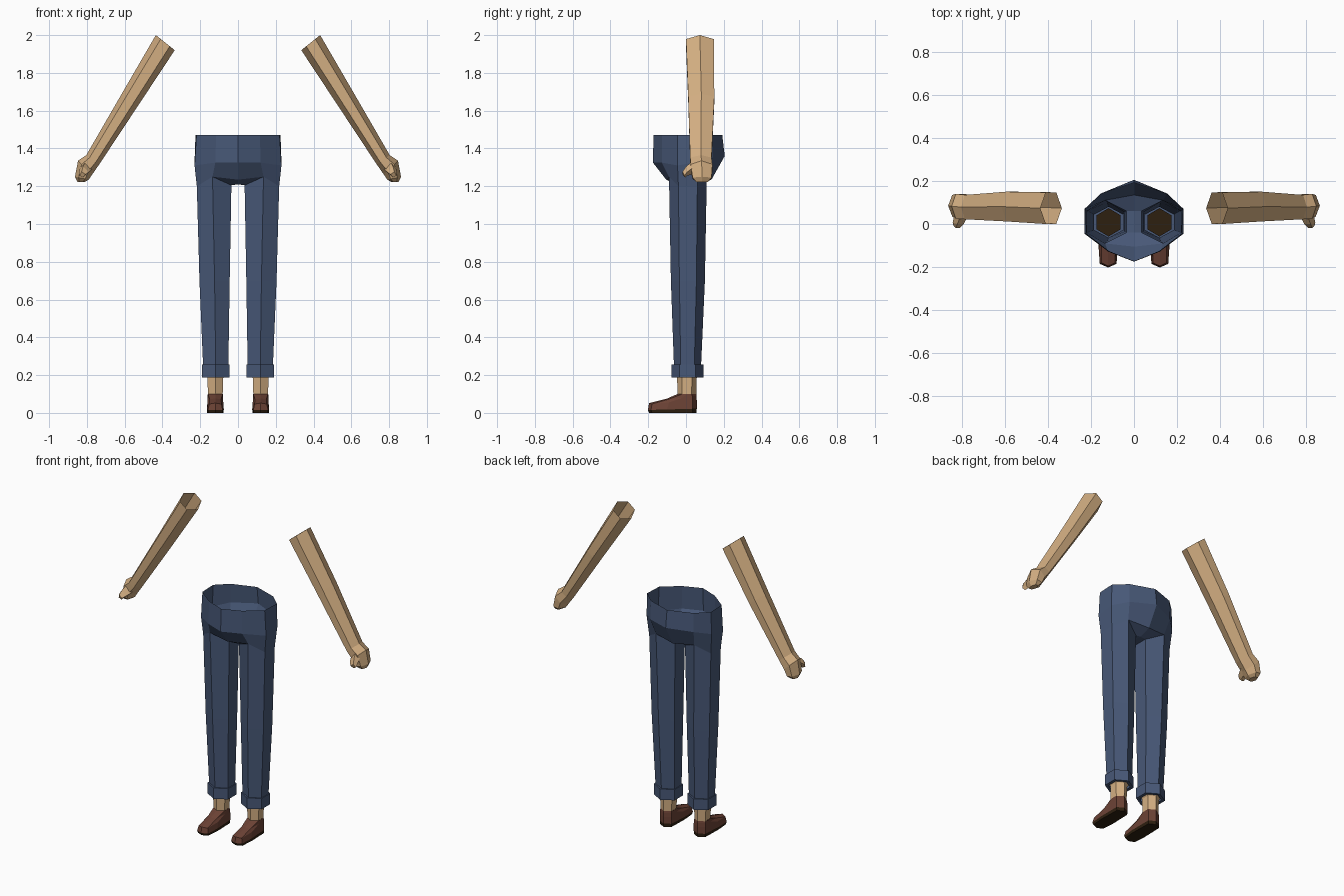
import bpy, bmesh, math
from mathutils import Vector

if "Cube" in bpy.data.objects:
    bpy.data.objects.remove(bpy.data.objects["Cube"])


def material(name, color):
    m = bpy.data.materials.new(name)
    m.diffuse_color = (*color, 1)
    m.use_nodes = True
    m.node_tree.nodes["Principled BSDF"].inputs["Base Color"].default_value = m.diffuse_color
    return m


DENIM = material("denim_blue", (0.064, 0.098, 0.185))
SKIN = material("skin_tan", (0.66, 0.43, 0.225))
LEATHER = material("shoe_brown", (0.15, 0.055, 0.036))
SOLE = material("sole_dark_brown", (0.027, 0.014, 0.005))


def finish(name, bm, mats, rule=None):
    """Turn one half into an object mirrored across x = 0."""
    bmesh.ops.recalc_face_normals(bm, faces=bm.faces)
    if rule:
        for f in bm.faces:
            f.material_index = rule(f)
    me = bpy.data.meshes.new(name)
    bm.to_mesh(me)
    bm.free()
    for m in mats:
        me.materials.append(m)
    ob = bpy.data.objects.new(name, me)
    bpy.context.collection.objects.link(ob)
    mod = ob.modifiers.new("mirror", 'MIRROR')
    mod.use_clip = True
    mod.merge_threshold = 0.0005
    return ob


def add_ring(bm, pts):
    return [bm.verts.new(p) for p in pts]


def bridge(bm, a, b):
    n = len(a)
    for i in range(n):
        bm.faces.new((a[i], a[(i + 1) % n], b[(i + 1) % n], b[i]))


def loft(bm, rings, start=False, end=False):
    vs = [add_ring(bm, r) for r in rings]
    for a, b in zip(vs, vs[1:]):
        bridge(bm, a, b)
    if start:
        bm.faces.new(vs[0])
    if end:
        bm.faces.new(vs[-1])
    return vs


def hex_z(cx, cy, z, rx, ry):
    """Horizontal hexagon, points at front and back, flat sides left and right."""
    return [(cx, cy - ry, z), (cx + rx, cy - ry / 2, z), (cx + rx, cy + ry / 2, z),
            (cx, cy + ry, z), (cx - rx, cy + ry / 2, z), (cx - rx, cy - ry / 2, z)]


# Trousers: waist, hips, crotch and leg in one shell
bm = bmesh.new()
waist = add_ring(bm, [(0, -.172, 1.47), (.116, -.126, 1.47), (.22, -.045, 1.47),
                      (.225, .07, 1.47), (.15, .14, 1.47), (0, .192, 1.47)])
hips = add_ring(bm, [(0, -.175, 1.325), (.12, -.128, 1.325), (.23, -.045, 1.31),
                     (.23, .07, 1.33), (.153, .142, 1.35), (0, .205, 1.36)])
thigh = add_ring(bm, [(.135, -.09, 1.25), (.218, -.04, 1.2), (.218, .06, 1.2),
                      (.135, .11, 1.25), (.035, .06, 1.205), (.035, -.04, 1.205)])
crotch = add_ring(bm, [(0, -.105, 1.235), (0, -.04, 1.21), (0, .06, 1.21), (0, .135, 1.235)])
for i in range(5):
    bm.faces.new((waist[i], waist[i + 1], hips[i + 1], hips[i]))
for i in range(1, 4):
    bm.faces.new((hips[i], hips[i + 1], thigh[i], thigh[i - 1]))
bm.faces.new((hips[0], hips[1], thigh[0], crotch[0]))
bm.faces.new((hips[4], hips[5], crotch[3], thigh[3]))
bm.faces.new((crotch[0], thigh[0], thigh[5], crotch[1]))
bm.faces.new((crotch[1], thigh[5], thigh[4], crotch[2]))
bm.faces.new((crotch[2], thigh[4], thigh[3], crotch[3]))
leg = loft(bm, [hex_z(.124, .01, .7, .08, .09), hex_z(.118, .008, .255, .067, .072),
                hex_z(.118, .008, .256, .073, .085), hex_z(.118, .008, .187, .073, .085),
                hex_z(.118, .008, .188, .054, .065)])
bridge(bm, thigh, leg[0])
finish("trousers", bm, [DENIM])

# Ankles, flared and closed inside the cuff
bm = bmesh.new()
loft(bm, [hex_z(.12, .005, .1, .039, .05), hex_z(.12, .005, .188, .042, .052),
          hex_z(.118, .008, .21, .055, .066)], end=True)
finish("ankle", bm, [SKIN, SOLE], lambda f: int(abs(f.normal.z) > .95))


# Shoes: half outline from toe to heel, reflected about the foot centre
def shoe_ring(half):
    left = [(-x, y, z) for x, y, z in half[-2:0:-1]]
    return [(.12 + x, y, z) for x, y, z in half + left]


bm = bmesh.new()
loft(bm, [
    shoe_ring([(0, -.195, 0), (.036, -.18, 0), (.043, -.1, 0), (.039, .035, 0), (0, .055, 0)]),
    shoe_ring([(0, -.202, .016), (.039, -.185, .016), (.045, -.1, .018), (.041, .035, .022), (0, .057, .022)]),
    shoe_ring([(0, -.195, .052), (.032, -.18, .047), (.042, -.09, .055), (.041, .035, .065), (0, .057, .065)]),
    shoe_ring([(0, -.1, .076), (.03, -.09, .073), (.041, -.02, .08), (.04, .033, .09), (0, .056, .09)]),
    shoe_ring([(0, -.045, .1), (.039, -.02, .1), (.04, .005, .1), (.039, .03, .1), (0, .055, .1)]),
], start=True)
finish("shoe", bm, [LEATHER, SOLE], lambda f: int(f.calc_center_median().z < .015))


# Arms and hands: hexagon sections between an inner and an outer silhouette point
def arm_ring(inner, outer, y0, y1):
    a, b = Vector(inner), Vector(outer)
    p, q = a.lerp(b, .26), a.lerp(b, .74)
    ym = (y0 + y1) / 2
    return [(a.x, ym, a.y), (p.x, y0, p.y), (q.x, y0, q.y),
            (b.x, ym, b.y), (q.x, y1, q.y), (p.x, y1, p.y)]


bm = bmesh.new()
loft(bm, [
    arm_ring((.335, 1.92), (.435, 2.0), 0, .147),
    arm_ring((.53, 1.625), (.615, 1.69), .012, .15),
    arm_ring((.735, 1.315), (.803, 1.365), .022, .135),
    arm_ring((.772, 1.262), (.847, 1.335), .025, .14),
    arm_ring((.79, 1.235), (.863, 1.25), .035, .135),
    arm_ring((.81, 1.223), (.85, 1.222), .055, .115),
], end=True)
finish("arm", bm, [SKIN])

# Thumbs
bm = bmesh.new()
loft(bm, [
    [(.772, .04, 1.29), (.80, .04, 1.265), (.835, .04, 1.30), (.805, .04, 1.335)],
    [(.79, .0, 1.275), (.81, .005, 1.255), (.842, .005, 1.275), (.82, .0, 1.305)],
    [(.808, -.018, 1.262), (.82, -.005, 1.246), (.838, -.008, 1.255), (.828, -.018, 1.278)],
], end=True)
finish("thumb", bm, [SKIN])
